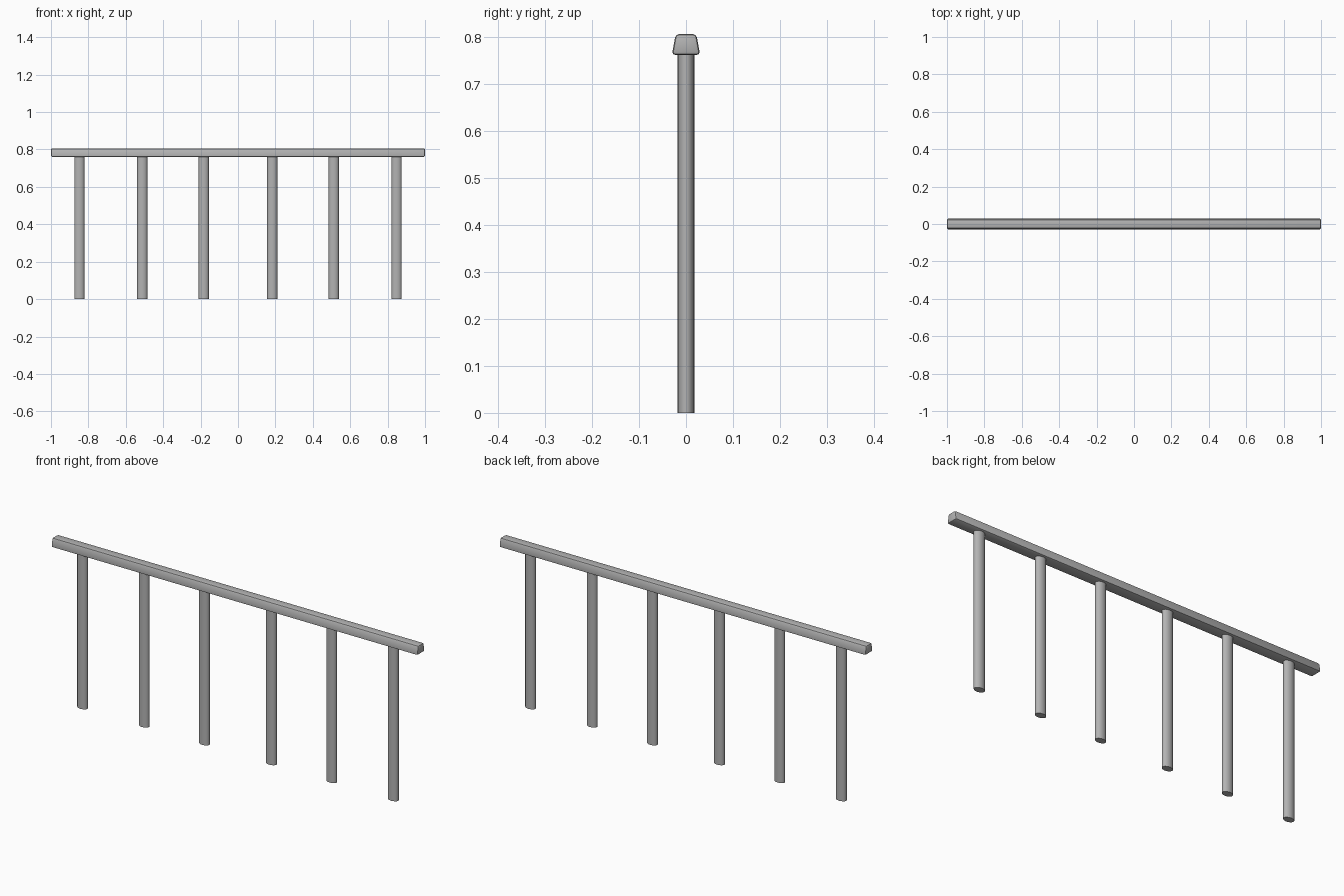
import bpy
import bmesh
import math
from mathutils import Matrix

cube = bpy.data.objects.get("Cube")
if cube:
    bpy.data.objects.remove(cube, do_unlink=True)

metal = bpy.data.materials.new("grey metal")
metal.use_nodes = True
GREY = (0.45, 0.45, 0.45, 1)
metal.diffuse_color = GREY
metal.node_tree.nodes["Principled BSDF"].inputs["Base Color"].default_value = GREY

RAIL_BOTTOM, RAIL_TOP = 0.761, 0.805


def add_object(name, bm):
    mesh = bpy.data.meshes.new(name)
    bm.to_mesh(mesh)
    bm.free()
    mesh.materials.append(metal)
    obj = bpy.data.objects.new(name, mesh)
    bpy.context.collection.objects.link(obj)
    return obj


def smooth(obj, angle):
    bpy.ops.object.select_all(action="DESELECT")
    obj.select_set(True)
    bpy.context.view_layer.objects.active = obj
    bpy.ops.object.shade_smooth_by_angle(angle=math.radians(angle))


# Handrail: long bar, narrower towards the top, with softened edges
bm = bmesh.new()
bmesh.ops.create_cube(bm, size=1)
for v in bm.verts:
    half_width = 0.022 if v.co.z > 0 else 0.03
    v.co.y = math.copysign(half_width, v.co.y)
    v.co.x *= 2
    v.co.z = RAIL_TOP if v.co.z > 0 else RAIL_BOTTOM
bmesh.ops.bevel(bm, geom=bm.edges[:], offset=0.007, segments=2,
                profile=0.5, affect="EDGES")
smooth(add_object("handrail", bm), 30)

# Posts: oval tubes in mirrored pairs, tucked into the rail
for number, x in enumerate((0.183, 0.512, 0.848), 1):
    for side, sign in (("left", 1), ("right", -1)):
        bm = bmesh.new()
        height = RAIL_BOTTOM + 0.01
        bmesh.ops.create_cone(bm, cap_ends=True, segments=16,
                              radius1=1, radius2=1, depth=height,
                              matrix=Matrix.Translation((0, 0, height / 2)))
        bmesh.ops.scale(bm, vec=(0.027, 0.018, 1), verts=bm.verts)
        bmesh.ops.translate(bm, vec=(sign * x, 0, 0), verts=bm.verts)
        smooth(add_object(f"post_{side}_{number}", bm), 40)
